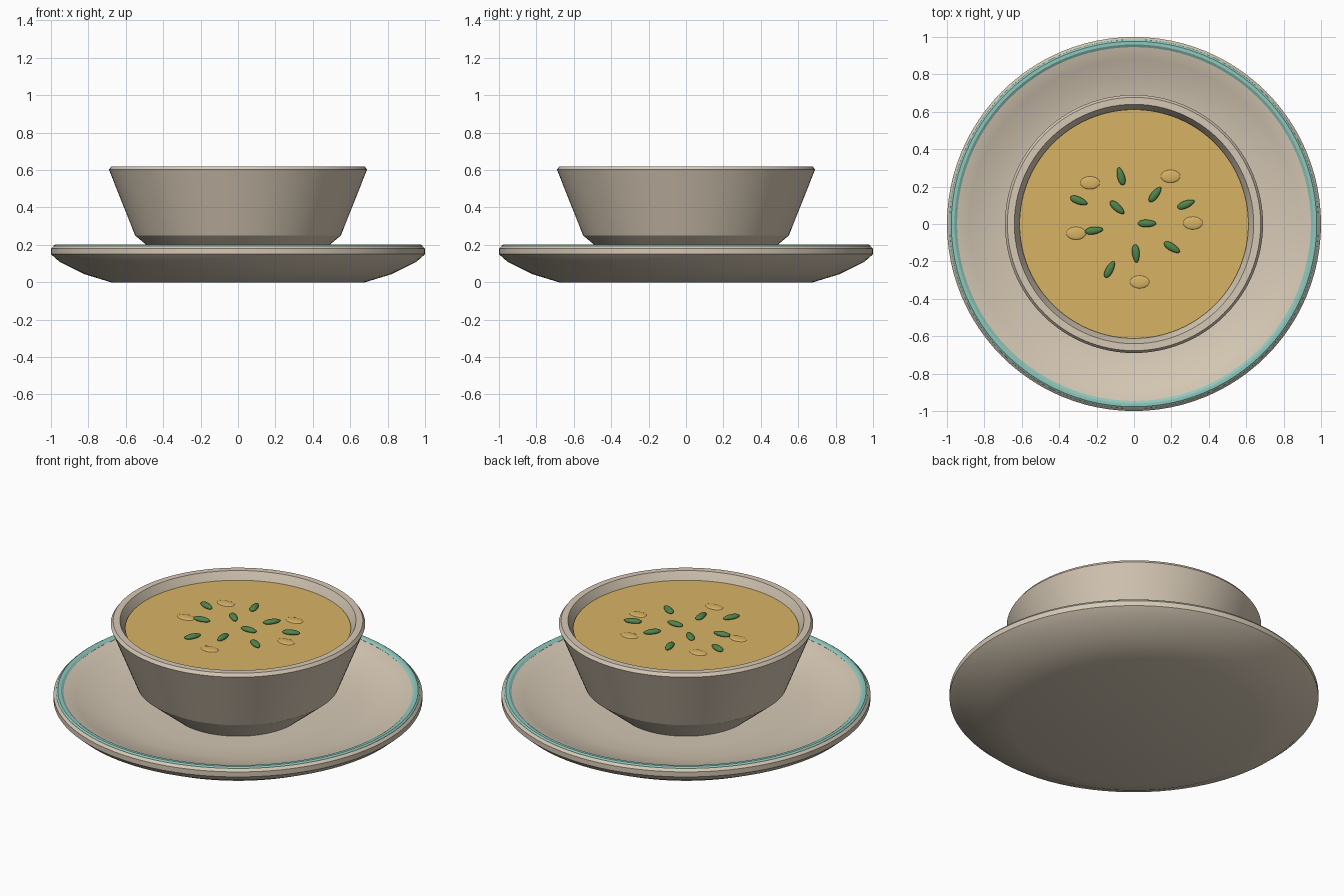
import bpy, bmesh, math
from mathutils import Matrix

old = bpy.data.objects.get("Cube")
if old:
    bpy.data.objects.remove(old, do_unlink=True)


def material(name, rgb):
    m = bpy.data.materials.new(name)
    m.use_nodes = True
    color = (*rgb, 1)
    m.diffuse_color = color
    m.node_tree.nodes["Principled BSDF"].inputs["Base Color"].default_value = color
    return m


cream = material("cream ceramic", (0.67, 0.58, 0.46))
teal = material("teal glaze", (0.28, 0.57, 0.50))
soup = material("golden soup", (0.68, 0.45, 0.13))
green = material("seed green", (0.08, 0.23, 0.07))


def finish(bm, name, mat, angle=25):
    """Turn a bmesh into a smooth-shaded object that keeps its sharp edges."""
    bmesh.ops.recalc_face_normals(bm, faces=bm.faces)
    mesh = bpy.data.meshes.new(name)
    bm.to_mesh(mesh)
    bm.free()
    mesh.materials.append(mat)
    obj = bpy.data.objects.new(name, mesh)
    bpy.context.collection.objects.link(obj)
    bpy.ops.object.select_all(action='DESELECT')
    obj.select_set(True)
    bpy.context.view_layer.objects.active = obj
    bpy.ops.object.shade_smooth_by_angle(angle=math.radians(angle))
    return obj


def lathe(name, profile, mat, closed=False, steps=96):
    """Spin an (r, z) profile around the z axis."""
    bm = bmesh.new()
    verts = [bm.verts.new((r, 0, z)) for r, z in profile]
    edges = [bm.edges.new(pair) for pair in zip(verts, verts[1:])]
    if closed:
        edges.append(bm.edges.new((verts[-1], verts[0])))
    bmesh.ops.spin(bm, geom=verts + edges, axis=(0, 0, 1), cent=(0, 0, 0),
                   angle=math.tau, steps=steps)
    bmesh.ops.remove_doubles(bm, verts=bm.verts, dist=0.0001)
    return finish(bm, name, mat)


def pebble(name, x, y, z, size, turn, mat, pointed=0):
    """Flattened ellipsoid, optionally narrowing towards one end."""
    bm = bmesh.new()
    bmesh.ops.create_uvsphere(bm, u_segments=20, v_segments=12, radius=1)
    for v in bm.verts:
        v.co.y *= 1 - pointed * v.co.x
    bmesh.ops.scale(bm, vec=size, verts=bm.verts)
    move = Matrix.Translation((x, y, z)) @ Matrix.Rotation(math.radians(turn), 4, 'Z')
    bmesh.ops.transform(bm, matrix=move, verts=bm.verts)
    return finish(bm, name, mat, 60)


# Saucer: flat base, flared underside, rounded rim and shallow well
lathe("saucer", [(0, 0), (0.68, 0), (0.82, 0.043), (0.955, 0.11), (1, 0.15),
                 (1, 0.18), (0.985, 0.195), (0.945, 0.19), (0.88, 0.165),
                 (0.78, 0.13), (0.66, 0.107), (0.5, 0.097), (0, 0.095)], cream)

# Glazed band sitting on the saucer rim
lathe("saucer_rim_band", [(0.99, 0.183), (0.987, 0.195), (0.977, 0.202),
                          (0.96, 0.202), (0.946, 0.193), (0.955, 0.183)],
      teal, closed=True)

# Bowl: sloped foot, flared wall, chamfered lip and hollow inside
lathe("bowl", [(0, 0.09), (0.355, 0.09), (0.49, 0.2), (0.55, 0.25),
               (0.69, 0.602), (0.677, 0.62), (0.64, 0.62), (0.617, 0.575),
               (0.5, 0.29), (0, 0.25)], cream)

# Soup surface
SOUP_Z = 0.575
lathe("soup", [(0, SOUP_Z), (0.612, SOUP_Z), (0.6, 0.55), (0, 0.55)], soup)

# Low swells on the soup
swells = [(-0.235, 0.22), (0.195, 0.255), (0.315, 0.005), (0.03, -0.31), (-0.31, -0.05)]
for i, (x, y) in enumerate(swells):
    pebble(f"soup_swell_{i + 1}", x, y, SOUP_Z, (0.052, 0.034, 0.007), 0, soup)

# Scattered seeds: x, y, turn in degrees
seeds = [(-0.07, 0.255, 105), (-0.295, 0.125, -22), (-0.09, 0.088, -42),
         (0.113, 0.158, 52), (0.278, 0.105, 22), (0.07, 0.003, 0),
         (-0.214, -0.035, 8), (0.01, -0.158, -85), (0.203, -0.125, -32),
         (-0.13, -0.243, 62)]
for i, (x, y, turn) in enumerate(seeds):
    pebble(f"seed_{i + 1}", x, y, SOUP_Z + 0.008, (0.049, 0.02, 0.014), turn, green, 0.15)
